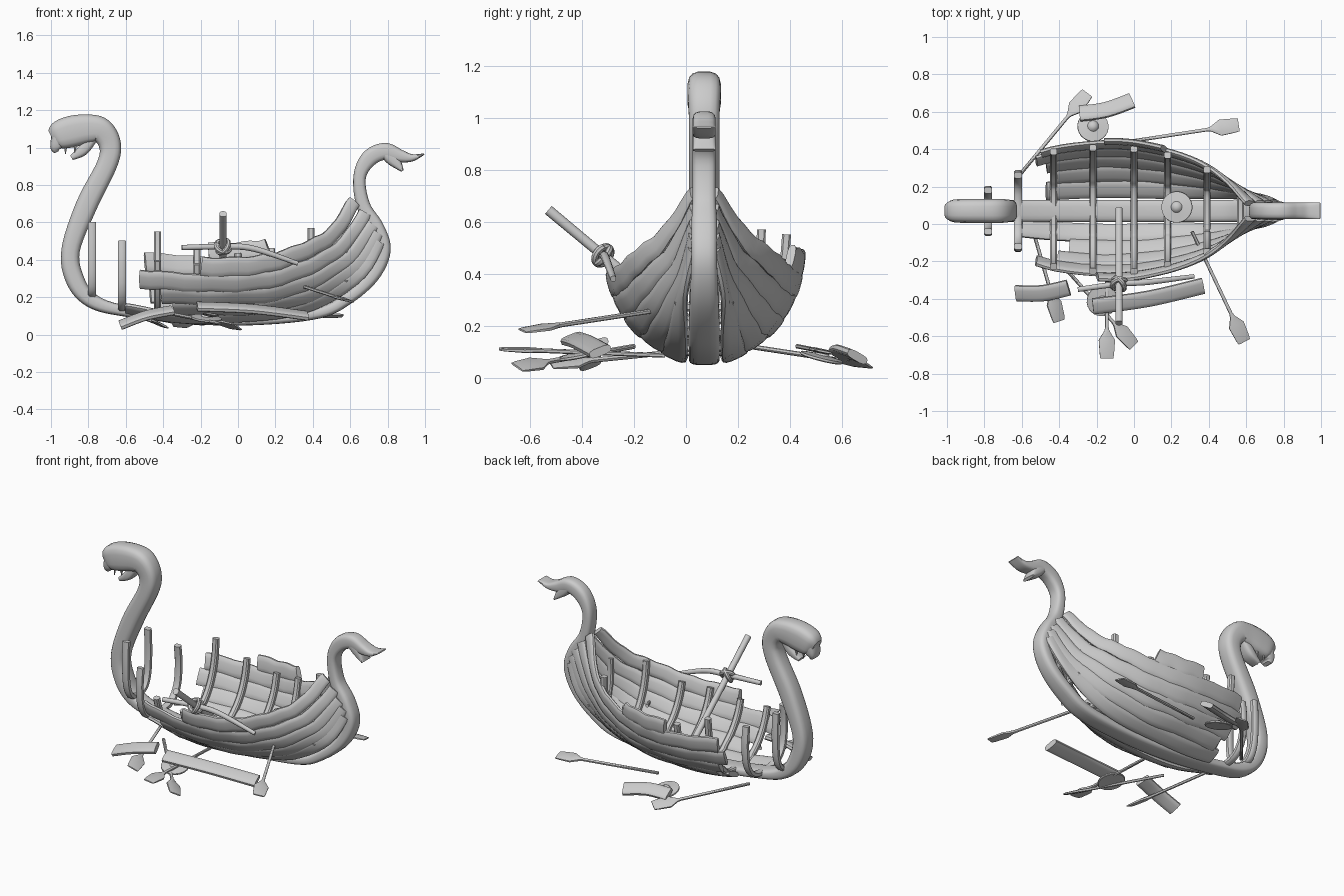
import bpy
import math
from mathutils import Vector

if "Cube" in bpy.data.objects:
    bpy.data.objects.remove(bpy.data.objects["Cube"])

grey = bpy.data.materials.new("weathered_grey")
grey.use_nodes = True
grey.diffuse_color = (0.6, 0.6, 0.6, 1)
grey.node_tree.nodes["Principled BSDF"].inputs["Base Color"].default_value = grey.diffuse_color
MID = 0.07  # centre line of the hull
Y, Z = Vector((0, 1, 0)), Vector((0, 0, 1))
made = []


def at(pts, f):
    """Catmull-Rom sample of a list of tuples, f from 0 to 1."""
    s = f * (len(pts) - 1)
    i = max(0, min(int(s), len(pts) - 2))
    t = s - i
    b, c = pts[i], pts[i + 1]
    a, d = pts[max(i - 1, 0)], pts[min(i + 2, len(pts) - 1)]
    return [q + 0.5 * t * (r - p + t * (2 * p - 5 * q + 4 * r - s4 + t * (3 * (q - r) + s4 - p)))
            for p, q, r, s4 in zip(a, b, c, d)]


def smooth(pts, n):
    return [at(pts, k / n) for k in range(n + 1)]


def sweep(name, pts, wide, sides=12, boxy=0.6):
    """Skin rounded sections along (x, y, z, half width, half thickness) points."""
    verts, faces = [], []
    cs = [Vector(p[:3]) for p in pts]
    last = len(cs) - 1
    for k, p in enumerate(pts):
        tan = (cs[min(k + 1, last)] - cs[max(k - 1, 0)]).normalized()
        w = wide[k] if isinstance(wide, list) else wide
        w = (w - tan * w.dot(tan)).normalized()
        n = tan.cross(w)
        for j in range(sides):
            a = math.tau * (j + 0.5) / sides
            c, s = math.cos(a), math.sin(a)
            verts.append(cs[k] + w * p[3] * math.copysign(abs(c) ** boxy, c)
                         + n * p[4] * math.copysign(abs(s) ** boxy, s))
    for k in range(last):
        for j in range(sides):
            a, b = k * sides + j, k * sides + (j + 1) % sides
            faces.append((a, b, b + sides, a + sides))
    faces.append(tuple(reversed(range(sides))))
    faces.append(tuple(range(last * sides, (last + 1) * sides)))
    me = bpy.data.meshes.new(name)
    me.from_pydata(verts, [], faces)
    me.materials.append(grey)
    ob = bpy.data.objects.new(name, me)
    bpy.context.collection.objects.link(ob)
    made.append(ob)


def spine(name, pts, n, boxy=0.6):
    """Centre-line part from (x, z, half depth, half breadth)."""
    sweep(name, smooth([(x, MID, z, hy, r) for x, z, r, hy in pts], n), Y, 16, boxy)


# Neck, keel, stern post and upper tail lobe in one sweep
spine("neck_keel_and_tail", [
    (-.995, 1.05, .045, .04), (-.96, 1.065, .075, .06), (-.89, 1.085, .085, .065),
    (-.8, 1.1, .078, .065), (-.73, 1.09, .068, .065), (-.685, 1.015, .06, .06),
    (-.7, .91, .055, .06), (-.81, .69, .058, .06), (-.895, .45, .05, .06),
    (-.87, .29, .05, .06), (-.78, .18, .04, .06), (-.6, .125, .03, .06),
    (-.25, .085, .03, .06), (.1, .08, .03, .06), (.43, .115, .03, .06),
    (.59, .195, .033, .06), (.72, .315, .037, .055), (.775, .45, .042, .05),
    (.74, .57, .042, .05), (.67, .69, .037, .045), (.65, .84, .034, .045),
    (.7, .94, .045, .045), (.785, .98, .045, .045), (.865, .955, .035, .045),
    (.93, .945, .02, .045), (.995, .965, .004, .045)], 150)
spine("tail_lower_lobe", [(.77, .99, .03, .044), (.83, .935, .036, .044), (.88, .875, .008, .044)], 12)
# Beak and jaw with fangs
spine("muzzle_hook", [(-.95, 1.06, .05, .055), (-.975, 1.0, .03, .045), (-.97, .975, .012, .03)], 8)
spine("lower_jaw", [(-.78, 1.05, .03, .045), (-.83, .985, .03, .045), (-.89, .945, .014, .035)], 10)
for side in (-1, 1):
    for x in (-.92, -.87):
        y = MID + side * .03
        sweep("fang", [(x, y, 1.02, .01, .01), (x - .003, y, .965, .002, .002)], Y, 6, 1)

# Hull key curves, bow to stern as (x, offset, z): bottom, middle, gunwale
LOW = [(-.6, .09, .14), (-.4, .11, .1), (-.1, .12, .09), (.2, .11, .11), (.45, .1, .19), (.65, .08, .33), (.75, .045, .5)]
BILGE = [(-.6, .2, .23), (-.4, .25, .21), (-.1, .27, .2), (.18, .24, .22), (.42, .18, .3), (.6, .1, .42), (.72, .04, .59)]
TOP = [(-.6, .27, .4), (-.4, .33, .38), (-.1, .355, .36), (.15, .32, .38), (.36, .25, .45), (.51, .15, .54), (.62, .04, .71)]


def hull(u, v, side):
    """Hull surface point: u 0 to 4 upwards, v 0 to 1 from bow to stern."""
    s = u / 2
    a, b, c = ((s - 1) * (s - 2) / 2, s * (2 - s), s * (s - 1) / 2)
    x, d, z = (a * p + b * q + c * r for p, q, r in zip(at(LOW, v), at(BILGE, v), at(TOP, v)))
    return Vector((x, MID + side * d, z))


# Strakes with broken forward ends
for side, u, v0, v1 in [(-1, 0, 0, 1), (-1, 1, .2, 1), (-1, 2, .16, 1), (-1, 3, .08, 1), (-1, 4, .28, 1),
                        (1, 0, .12, 1), (1, 1, .15, 1), (1, 2, .12, 1), (1, 3, .08, 1), (1, 4, .1, 1),
                        (1, 4.8, .3, .52)]:
    pts, wide = [], []
    for k in range(25):
        v = v0 + (v1 - v0) * k / 24
        wobble = .004 * math.sin(9 * v * (u + 2))
        taper = .054 - .018 * max(0, v - .4) / .6
        p = hull(u, v, side)
        pts.append((p.x, p.y, p.z + wobble, taper, .017))
        wide.append(hull(u + .4, v, side) - hull(u - .4, v, side))
    sweep("strake", pts, wide, 12, .7)


def find(x, u, side):
    """Hull point at a given station x."""
    lo, hi = 0, 1
    for _ in range(20):
        m = (lo + hi) / 2
        lo, hi = (m, hi) if hull(u, m, side).x < x else (lo, m)
    return hull(u, lo, side)


# Ribs following the inside of the hull
for x, port, starboard in [(-.43, 5.4, 4), (-.22, 4.9, 4), (0, 4.6, 4.2), (.18, 4.6, 4), (.39, 4.9, 4.3), (.57, 3.2, 3.2)]:
    path = []
    for side, top in ((-1, starboard), (1, port)):
        arm = [find(x, top * k / 6, side) for k in range(7)]
        arm = [(x, MID + (p.y - MID) * .92, p.z + .012, .02, .018) for p in arm]
        path += arm[::-1] if side < 0 else arm
    sweep("rib", smooth(path, 40), Vector((1, 0, 0)), 8)
# Bare ribs at the open bow
for x, half, low, tall in [(-.62, .19, .13, .5), (-.78, .11, .2, .6)]:
    side_arm = [(half, tall), (half * 1.06, tall * .75), (half * .95, low + .1), (half * .5, low + .02)]
    path = [(x, MID - d, z, .022, .018) for d, z in side_arm]
    path += [(x, MID + d, z, .022, .018) for d, z in reversed(side_arm)]
    sweep("bow_rib", smooth(path, 30), Vector((1, 0, 0)), 8)


def oar(tip, grip, roll):
    """Shaft with a flat flared blade at the tip."""
    a, b = Vector(grip), Vector(tip)
    way = (b - a).normalized()
    flat = way.cross(Z).normalized() + Z * roll
    long = (b - a).length
    shape = [(0, .009, .009), (long - .17, .009, .009), (long - .15, .014, .01),
             (long - .1, .046, .01), (long - .02, .04, .007), (long, .036, .004)]
    sweep("oar", [(*(a + way * d), w, t) for d, w, t in shape], flat, 8, .7)


oar((.56, .53, .1), (-.1, .43, .12), .2)
oar((-.25, .7, .05), (-.63, .24, .12), .4)
oar((.59, -.63, .18), (.31, -.04, .27), .2)
oar((-.4, -.52, .05), (-.57, .07, .11), .5)
oar((-.145, -.72, .11), (-.145, -.08, .085), .1)
oar((0, -.65, .04), (-.4, -.2, .12), .5)

# Loose planks lying around the wreck
for a, b, roll in [((-.29, .59, .09), (-.01, .66, .08), -.55), ((-.63, -.37, .05), (-.35, -.34, .13), .4),
                   ((-.22, -.44, .15), (.37, -.33, .1), .4)]:
    a, b = Vector(a), Vector(b)
    flat = Z.cross(b - a).normalized() + Z * roll
    bow = Vector((0, -.015, .012))
    sweep("loose_plank", smooth([(*p, .045, .017) for p in (a, (a + b) / 2 + bow, b)], 10), flat, 12, .6)

# Round shields with a boss
for centre, axis in [((-.22, .52, .07), (.1, .25, 1)), ((.23, .09, .15), (-.15, .05, 1)),
                     ((-.17, -.41, .08), (.1, -.2, 1))]:
    c, n = Vector(centre), Vector(axis).normalized()
    shape = [(0, .08), (.004, .084), (.012, .083), (.018, .03), (.03, .022), (.036, .008)]
    sweep("round_shield", [(*(c + n * h), r, r) for h, r in shape], Y, 24, 1)

# Fallen mast and yard lashed with rope
knot = Vector((-.08, -.32, .47))
mast = [(-.08, .08, .14, .019, .019), (*knot, .019, .019), (-.08, -.53, .645, .02, .02)]
sweep("broken_mast", mast, Vector((1, 0, 0)), 10, .9)
sweep("yard", smooth([(-.3, -.35, .465, .014, .014), (*knot, .016, .016), (.08, -.31, .46, .016, .016),
                      (.32, -.28, .38, .012, .012)], 16), Y, 10, .9)
for normal in ((.25, -.7, .6), (.7, .6, -.5)):
    n = Vector(normal).normalized()
    p = n.cross(Y).normalized()
    q = n.cross(p)
    loop = [(*(knot + (p * math.cos(a) + q * math.sin(a)) * .038), .014, .014)
            for a in (math.tau * k / 24 for k in range(25))]
    sweep("rope_lashing", loop, n, 8, 1)

# Smooth shading with crisp edges
for ob in bpy.context.selected_objects:
    ob.select_set(False)
for ob in made:
    ob.select_set(True)
bpy.context.view_layer.objects.active = made[0]
bpy.ops.object.shade_smooth_by_angle(angle=math.radians(40))
